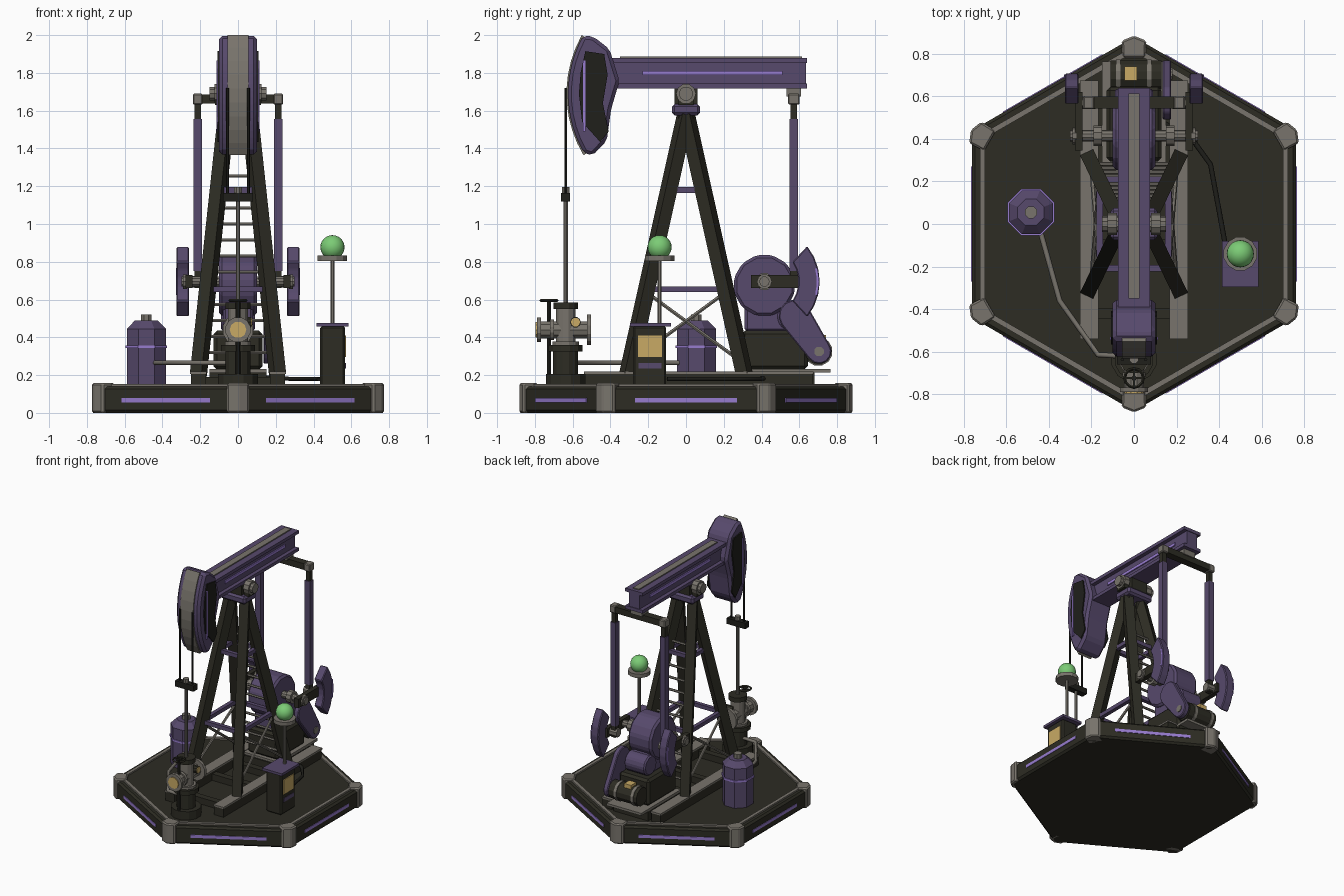
import bpy, bmesh, math
from mathutils import Vector, Matrix

if "Cube" in bpy.data.objects:
    bpy.data.objects.remove(bpy.data.objects["Cube"])


def material(name, rgb):
    m = bpy.data.materials.new(name)
    m.use_nodes = True
    m.diffuse_color = (*rgb, 1)
    node = next(n for n in m.node_tree.nodes if n.type == 'BSDF_PRINCIPLED')
    node.inputs["Base Color"].default_value = (*rgb, 1)
    node.inputs["Roughness"].default_value = 0.7
    return m


DARK = material("dark olive steel", (0.026, 0.025, 0.017))
BLACK = material("black rubber", (0.014, 0.014, 0.011))
PURPLE = material("purple paint", (0.095, 0.067, 0.15))
LILAC = material("lilac strip", (0.31, 0.2, 0.62))
GREY = material("warm grey metal", (0.19, 0.175, 0.15))
GREEN = material("green lamp", (0.2, 0.6, 0.18))
AMBER = material("amber panel", (0.58, 0.4, 0.13))


def finish(name, bm, mat, bevel=0.0):
    if bevel:
        bmesh.ops.bevel(bm, geom=bm.edges[:], offset=bevel, segments=1, affect='EDGES')
    bmesh.ops.recalc_face_normals(bm, faces=bm.faces[:])
    me = bpy.data.meshes.new(name)
    bm.to_mesh(me)
    bm.free()
    me.materials.append(mat)
    ob = bpy.data.objects.new(name, me)
    bpy.context.scene.collection.objects.link(ob)
    return ob


def box(name, xs, ys, zs, mat, bevel=0.0):
    """Box from (low, high) ranges."""
    bm = bmesh.new()
    bmesh.ops.create_cube(bm, size=1)
    for v in bm.verts:
        v.co = [(a + b) / 2 + c * (b - a) for c, (a, b) in zip(v.co, (xs, ys, zs))]
    return finish(name, bm, mat, bevel)


def rod(name, p, q, r, mat, sides=8, r2=None, bevel=0.0):
    """Cylinder or cone between two points; four sides give a square bar."""
    p, q = Vector(p), Vector(q)
    d = q - p
    grow = 1 / math.cos(math.pi / sides)
    turn = d.to_track_quat('Z', 'Y').to_matrix().to_4x4()
    m = Matrix.Translation((p + q) / 2) @ turn @ Matrix.Rotation(math.pi / sides, 4, 'Z')
    bm = bmesh.new()
    bmesh.ops.create_cone(bm, cap_ends=True, segments=sides, radius1=r * grow,
                          radius2=(r if r2 is None else r2) * grow, depth=d.length, matrix=m)
    return finish(name, bm, mat, bevel)


def prism(name, pts, lo, hi, mat, axis='X', bevel=0.0):
    """Extrude a (y, z) outline along x, or an (x, y) outline along z."""
    bm = bmesh.new()
    place = (lambda a, b, h: (h, a, b)) if axis == 'X' else (lambda a, b, h: (a, b, h))
    f = bm.faces.new([bm.verts.new(place(a, b, lo)) for a, b in pts])
    ext = bmesh.ops.extrude_face_region(bm, geom=[f])
    shift = Vector(place(0, 0, hi - lo))
    bmesh.ops.translate(bm, vec=shift, verts=[g for g in ext["geom"] if isinstance(g, bmesh.types.BMVert)])
    return finish(name, bm, mat, bevel)


def pipe(name, pts, r, mat):
    cu = bpy.data.curves.new(name, 'CURVE')
    cu.dimensions, cu.bevel_depth, cu.bevel_resolution = '3D', r, 1
    sp = cu.splines.new('POLY')
    sp.points.add(len(pts) - 1)
    for s, p in zip(sp.points, pts):
        s.co = (*p, 1)
    cu.materials.append(mat)
    bpy.context.scene.collection.objects.link(bpy.data.objects.new(name, cu))


def arc(cy, cz, r, a0, a1, n):
    return [(cy + r * math.cos(math.radians(a0 + (a1 - a0) * i / n)),
             cz + r * math.sin(math.radians(a0 + (a1 - a0) * i / n))) for i in range(n + 1)]


# Hexagonal platform with rim, strips and corner guards
R = 0.88
hexagon = lambda r: arc(0, 0, r, 30, 330, 5)
prism("platform", hexagon(R), 0, 0.14, DARK, 'Z', 0.014)
for i in range(6):
    mid, cor = Matrix.Rotation(i * math.pi / 3, 4, 'Z'), Matrix.Rotation(i * math.pi / 3 + math.pi / 6, 4, 'Z')
    ap = R * math.cos(math.pi / 6)
    for ob in (box("side_strip", (ap - 0.002, ap + 0.004), (-0.27, 0.27), (0.055, 0.078), LILAC),
               box("rim", (0.7, 0.725), (-0.41, 0.41), (0.135, 0.152), GREY)):
        ob.matrix_world = mid
    post = prism("corner_guard", [(0.885, 0), (0.862, 0.058), (0.782, 0.055), (0.782, -0.055), (0.862, -0.058)],
                 0, 0.157, GREY, 'Z', 0.009)
    post.matrix_world = cor


def leg_point(sx, sy, z):
    t = (z - 0.2) / 1.39
    return Vector((sx * (0.21 - 0.15 * t), sy * 0.31 * (1 - t), z))


# Skid rails, tower legs and side bracing
for s in (-1, 1):
    box("skid_rail", (s * 0.21 - 0.04, s * 0.21 + 0.04), (-0.535, 0.67), (0.14, 0.207), DARK)
    box("skid_cap", (s * 0.21 - 0.043, s * 0.21 + 0.043), (-0.54, 0.675), (0.207, 0.22), GREY)
    for e in (-1, 1):
        rod("tower_leg", leg_point(s, e, 0.2), leg_point(s, e, 1.6), 0.034, DARK, 4)
        rod("cross_brace", leg_point(s, e, 0.27), leg_point(s, -e, 0.64), 0.009, GREY, 6)
    for z in (0.655, 1.18):
        rod("side_tie", leg_point(s, -1, z), leg_point(s, 1, z), 0.015, PURPLE, 4)
        rod("end_tie", leg_point(-1, s, z), leg_point(1, s, z), 0.015, PURPLE, 4)
for i in range(12):
    z = 0.32 + i * 0.085
    rod("ladder_rung", leg_point(-1, 1, z), leg_point(1, 1, z), 0.008, GREY, 6)
for y in (-0.42, -0.05, 0.2):
    box("skid_cross_member", (-0.2, 0.2), (y - 0.025, y + 0.025), (0.14, 0.19), DARK)

# Saddle and bearing
box("tower_cap", (-0.11, 0.11), (-0.075, 0.075), (1.575, 1.635), PURPLE, 0.014)
box("saddle", (-0.07, 0.07), (-0.06, 0.06), (1.63, 1.725), DARK)
rod("bearing_shaft", (-0.15, 0, 1.69), (0.15, 0, 1.69), 0.036, GREY, 10)
for s in (-1, 1):
    rod("bearing", (s * 0.08, 0, 1.69), (s * 0.125, 0, 1.69), 0.05, GREY, 10)
    box("bearing_foot", (s * 0.1 - 0.022, s * 0.1 + 0.022), (-0.04, 0.04), (1.63, 1.68), DARK)

# Walking beam
box("beam_web", (-0.045, 0.045), (-0.4, 0.635), (1.73, 1.87), PURPLE)
for z in (1.718, 1.853):
    box("beam_flange", (-0.075, 0.075), (-0.4, 0.64), (z, z + 0.025), PURPLE)
box("beam_top_strip", (-0.025, 0.025), (-0.35, 0.615), (1.878, 1.886), GREY)
for s in (-1, 1):
    box("beam_strip", (s * 0.049 - 0.004, s * 0.049 + 0.004), (-0.23, 0.51), (1.788, 1.81), LILAC)

# Horse head with strap and dark side panels
front = arc(0, 1.69, 0.625, 150.5, 210, 9)
head = front + [(-0.495, 1.362), (-0.42, 1.44), (-0.396, 1.61), (-0.352, 1.757), (-0.405, 1.926), (-0.49, 1.992)]
prism("head", head, -0.1, 0.1, PURPLE, bevel=0.018)
prism("head_strap", arc(0, 1.69, 0.633, 150.7, 211, 9) + arc(0, 1.69, 0.59, 211, 150.7, 9), -0.056, 0.056, GREY)
panel = [(-0.533, 1.915), (-0.433, 1.9), (-0.415, 1.79), (-0.44, 1.64), (-0.41, 1.49), (-0.454, 1.434),
         (-0.55, 1.54), (-0.567, 1.69), (-0.558, 1.8)]
for s in (-1, 1):
    prism("head_panel", panel, s * 0.1, s * 0.109, BLACK)
    box("head_strip", (s * 0.111 - 0.003, s * 0.111 + 0.003), (-0.545, -0.532), (1.49, 1.865), LILAC)
    rod("bridle_cable", (s * 0.055, -0.637, 1.72), (s * 0.055, -0.637, 1.14), 0.007, BLACK, 6)

# Carrier bar and polished rod
W = -0.637
box("carrier_bar", (-0.08, 0.08), (W - 0.024, W + 0.024), (1.12, 1.165), BLACK)
rod("rod_clamp", (0, W, 1.16), (0, W, 1.195), 0.02, GREY)
rod("polished_rod", (0, W, 0.55), (0, W, 1.17), 0.011, GREY)

# Wellhead: stacked spools, side outlets, gauge and handwheel
for name, z0, z1, r, mat in (("well_base", 0.14, 0.205, 0.105, DARK), ("well_spool", 0.2, 0.36, 0.066, DARK),
                             ("well_flange", 0.325, 0.36, 0.09, DARK), ("valve_body", 0.36, 0.56, 0.052, GREY),
                             ("valve_lower_flange", 0.36, 0.378, 0.07, GREY), ("valve_cap", 0.55, 0.585, 0.065, DARK)):
    rod(name, (0, W, z0), (0, W, z1), r, mat, 12)
rod("outlet_pipe", (0, -0.78, 0.44), (0, -0.51, 0.44), 0.045, GREY, 10)
for y, r in ((-0.79, 0.066), (-0.72, 0.055), (-0.525, 0.08)):
    rod("outlet_flange", (0, y, 0.44), (0, y + 0.022, 0.44), r, GREY, 12)
rod("outlet_disc", (0, -0.797, 0.44), (0, -0.788, 0.44), 0.042, AMBER, 10)
rod("gauge_stem", (0, -0.585, 0.48), (0.068, -0.585, 0.48), 0.027, DARK, 10)
rod("gauge_face", (0.066, -0.585, 0.48), (0.073, -0.585, 0.48), 0.023, AMBER, 10)
rod("valve_stem", (0, -0.725, 0.14), (0, -0.725, 0.6), 0.011, BLACK, 6)
bpy.ops.mesh.primitive_torus_add(major_segments=12, minor_segments=4, major_radius=0.044, minor_radius=0.007,
                                 location=(0, -0.725, 0.595))
wheel = bpy.context.object
wheel.name = "handwheel"
wheel.data.materials.append(DARK)
for d in (Vector((0.044, 0, 0)), Vector((0, 0.044, 0))):
    c = Vector((0, -0.725, 0.595))
    rod("handwheel_spoke", c - d, c + d, 0.005, DARK, 4)

# Separator tank and flow line
tx, ty = -0.485, 0.055
rod("tank", (tx, ty, 0.14), (tx, ty, 0.445), 0.103, PURPLE)
rod("tank_dome", (tx, ty, 0.445), (tx, ty, 0.488), 0.103, PURPLE, r2=0.062)
rod("tank_band", (tx, ty, 0.343), (tx, ty, 0.357), 0.11, LILAC)
rod("tank_nozzle", (tx, ty, 0.48), (tx, ty, 0.522), 0.028, GREY)
pipe("flow_line", [(-0.45, 0, 0.265), (-0.35, -0.36, 0.265), (-0.17, -0.615, 0.265), (0, -0.625, 0.265)], 0.013, GREY)

# Control cabinet with lamp
box("cabinet", (0.435, 0.567), (-0.28, -0.105), (0.14, 0.46), DARK, 0.01)
box("cabinet_roof", (0.415, 0.585), (-0.297, -0.08), (0.458, 0.477), PURPLE)
box("cabinet_screen", (0.565, 0.573), (-0.255, -0.128), (0.295, 0.41), AMBER)
box("cabinet_label", (0.565, 0.571), (-0.252, -0.13), (0.235, 0.265), PURPLE)
rod("lamp_post", (0.5, -0.14, 0.47), (0.5, -0.14, 0.81), 0.011, GREY)
rod("lamp_dish", (0.5, -0.14, 0.803), (0.5, -0.14, 0.832), 0.078, GREY, 12)
bpy.ops.mesh.primitive_uv_sphere_add(segments=20, ring_count=12, radius=0.064, location=(0.5, -0.14, 0.877))
lamp = bpy.context.object
lamp.name = "lamp_globe"
lamp.data.materials.append(GREEN)
bpy.ops.object.shade_smooth()
pipe("power_cable", [(0.1, 0.5, 0.19), (0.28, 0.39, 0.18), (0.36, 0.28, 0.18), (0.43, -0.1, 0.18)], 0.012, BLACK)

# Gearbox on its plinth
box("plinth_base", (-0.15, 0.15), (0.27, 0.68), (0.14, 0.215), DARK)
box("plinth_plate", (-0.15, 0.15), (0.28, 0.765), (0.213, 0.232), GREY)
box("plinth", (-0.13, 0.13), (0.295, 0.645), (0.23, 0.435), DARK, 0.018)
box("gearbox_foot", (-0.08, 0.08), (0.31, 0.56), (0.43, 0.6), PURPLE, 0.015)
rod("gearbox", (-0.1, 0.415, 0.675), (0.1, 0.415, 0.675), 0.16, PURPLE, 12, bevel=0.015)
rod("pinion_housing", (-0.09, 0.56, 0.51), (0.09, 0.56, 0.51), 0.075, PURPLE, 10, bevel=0.01)
rod("crank_shaft", (-0.3, 0.415, 0.695), (0.3, 0.415, 0.695), 0.026, GREY, 10)

# Motor with belt guard
rod("motor", (-0.11, 0.7, 0.325), (0.13, 0.7, 0.325), 0.068, DARK, 12)
for x in (-0.085, 0.06):
    rod("motor_ring", (x, 0.7, 0.325), (x + 0.022, 0.7, 0.325), 0.074, GREY, 12)
box("motor_terminal", (-0.045, 0.015), (0.675, 0.74), (0.375, 0.412), AMBER)
guard = arc(0.705, 0.325, 0.066, -145, 38, 6) + arc(0.575, 0.515, 0.085, 38, 215, 6)
prism("belt_guard", guard, 0.135, 0.175, PURPLE, bevel=0.006)
rod("guard_hub", (0.17, 0.705, 0.325), (0.18, 0.705, 0.325), 0.025, GREY, 8)

# Cranks, counterweights and pitman arms
weight = arc(0.41, 0.695, 0.298, -39, 39, 6) + arc(0.41, 0.695, 0.185, 34, -34, 5)
glow = arc(0.41, 0.695, 0.294, -14, 14, 3) + arc(0.41, 0.695, 0.282, 14, -14, 3)
for s in (-1, 1):
    rod("crank_hub", (s * 0.15, 0.415, 0.695), (s * 0.19, 0.415, 0.695), 0.045, GREY, 10)
    rod("crank_boss", (s * 0.27, 0.415, 0.695), (s * 0.29, 0.415, 0.695), 0.038, GREY, 10)
    box("crank_arm", (s * 0.26 - 0.018, s * 0.26 + 0.018), (0.345, 0.62), (0.66, 0.73), DARK)
    prism("counterweight", weight, s * 0.26, s * 0.325, PURPLE, bevel=0.006)
    prism("counterweight_strip", glow, s * 0.324, s * 0.329, LILAC)
    rod("crank_pin", (s * 0.18, 0.57, 0.695), (s * 0.26, 0.57, 0.695), 0.03, GREY, 8)
    x = s * 0.213
    box("pitman_end", (x - 0.018, x + 0.018), (0.55, 0.59), (0.66, 0.76), DARK)
    box("pitman_arm", (x - 0.023, x + 0.023), (0.548, 0.594), (0.75, 1.555), PURPLE)
    box("pitman_neck", (x - 0.017, x + 0.017), (0.554, 0.588), (1.55, 1.64), DARK)
    box("pitman_joint", (x - 0.026, x + 0.026), (0.54, 0.602), (1.632, 1.69), GREY, 0.006)
box("equalizer_bar", (-0.2, 0.2), (0.543, 0.6), (1.637, 1.685), DARK)
box("tail_bearing", (-0.05, 0.05), (0.533, 0.61), (1.675, 1.722), GREY)
